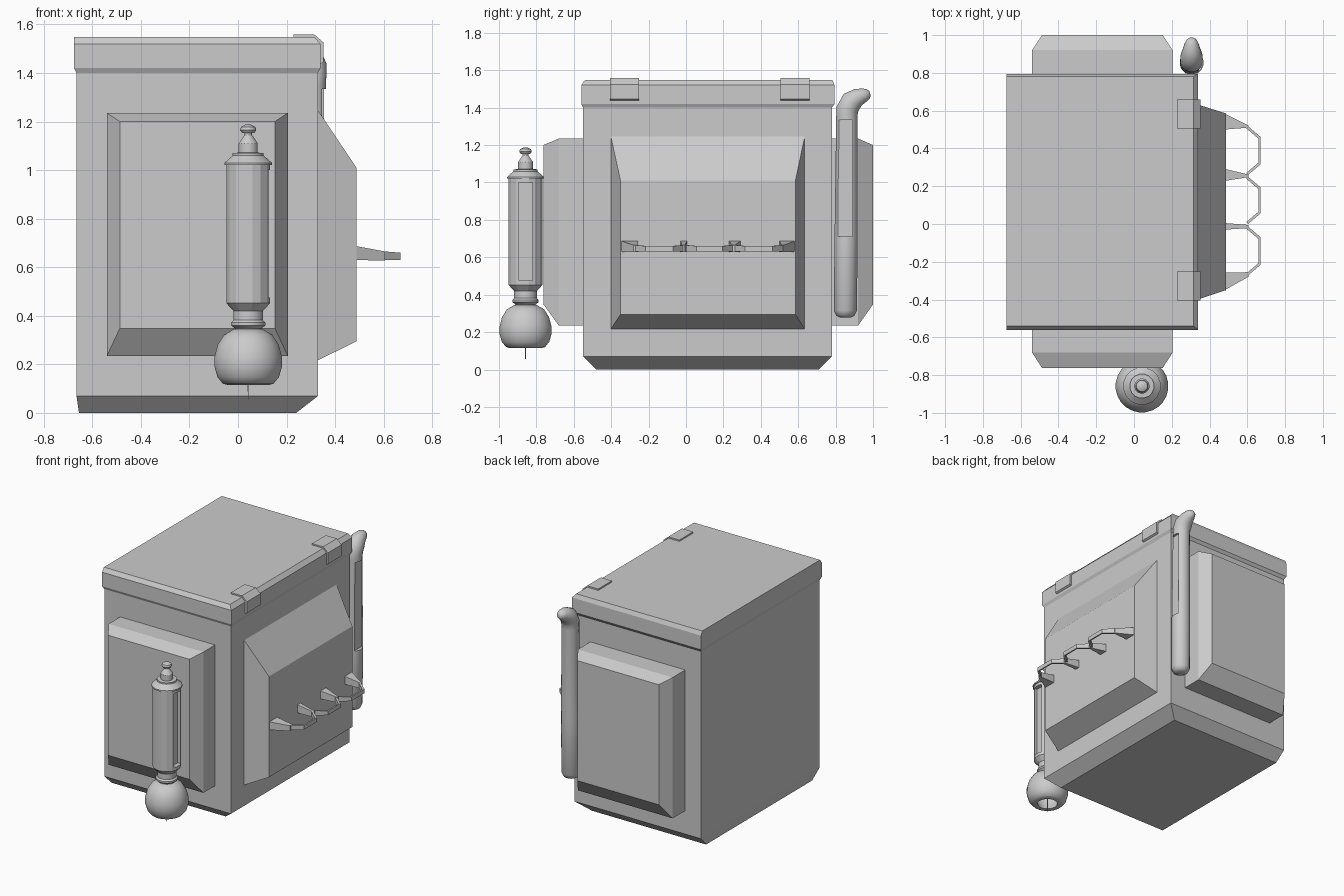
import bpy, bmesh, math
from mathutils import Vector

if "Cube" in bpy.data.objects:
    bpy.data.objects.remove(bpy.data.objects["Cube"])


def loft(name, rings, cap=True, smooth=None):
    """Skin a list of equal-length point rings into a mesh object."""
    bm = bmesh.new()
    loops = [[bm.verts.new(p) for p in ring] for ring in rings]
    n = len(loops[0])
    for a, b in zip(loops, loops[1:]):
        for i in range(n):
            j = (i + 1) % n
            bm.faces.new((a[i], a[j], b[j], b[i]))
    if cap:
        bm.faces.new(loops[0])
        bm.faces.new(loops[-1])
    bmesh.ops.recalc_face_normals(bm, faces=bm.faces)
    mesh = bpy.data.meshes.new(name)
    bm.to_mesh(mesh)
    bm.free()
    ob = bpy.data.objects.new(name, mesh)
    bpy.context.collection.objects.link(ob)
    if smooth:
        bpy.ops.object.select_all(action='DESELECT')
        ob.select_set(True)
        bpy.context.view_layer.objects.active = ob
        bpy.ops.object.shade_smooth_by_angle(angle=math.radians(smooth))
    return ob


def rect(axis, d, a0, a1, b0, b1):
    """Rectangle perpendicular to an axis (0 x, 1 y, 2 z) at distance d."""
    pts = []
    for a, b in ((a0, b0), (a1, b0), (a1, b1), (a0, b1)):
        p = [a, b]
        p.insert(axis, d)
        pts.append(p)
    return pts


def lathe(name, cx, cy, profile, sides, smooth=None):
    rings = [[(cx + r * math.cos(2 * math.pi * (i + .5) / sides),
               cy + r * math.sin(2 * math.pi * (i + .5) / sides), z)
              for i in range(sides)] for r, z in profile]
    return loft(name, rings, smooth=smooth)


def cut_slot(ob, x0, x1, y0, y1, z0, z1):
    cutter = loft(ob.name + "_slot_cutter", [rect(2, z0, x0, x1, y0, y1), rect(2, z1, x0, x1, y0, y1)])
    cutter.hide_render = True
    cutter.hide_viewport = True
    m = ob.modifiers.new("slot", 'BOOLEAN')
    m.object = cutter
    m.operation = 'DIFFERENCE'
    m.solver = 'EXACT'


# Cabinet body with bevelled foot
loft("cabinet_body", [rect(2, 0, -.655, .24, -.48, .71),
                      rect(2, .07, -.665, .33, -.55, .78),
                      rect(2, 1.41, -.665, .33, -.55, .78)])

# Lid
loft("lid", [rect(2, 1.40, -.665, .33, -.55, .78),
             rect(2, 1.42, -.675, .34, -.56, .795),
             rect(2, 1.52, -.675, .34, -.56, .795),
             rect(2, 1.548, -.675, .315, -.54, .782)])

# Front and back raised panels
for name, y0, y1, y2 in (("front_panel", -.54, -.68, -.762), ("back_panel", .77, .92, 1.0)):
    loft(name, [rect(1, y0, -.54, .205, .235, 1.235),
                rect(1, y1, -.54, .205, .235, 1.235),
                rect(1, y2, -.487, .152, .348, 1.2)])

# Right tapered panel
loft("side_panel", [rect(0, .32, -.405, .638, .212, 1.26),
                    rect(0, .488, -.35, .585, .295, 1.01)])

# Scalloped rail: tapered legs joined by three thin loops
legs = [(-.35, -.262, -.277, -.268), (-.03, .005, -.022, -.005),
        (.228, .292, .248, .262), (.5, .585, .51, .522)]
legs[0] = (-.35, -.258, -.28, -.255)
for i, (a0, a1, b0, b1) in enumerate(legs):
    loft(f"rail_leg_{i + 1}", [rect(0, .48, a0, a1, .63, .688),
                               rect(0, .605, b0, b1, .627, .665)])
for i, (y0, y1) in enumerate(((-.272, -.014), (.0, .25), (.26, .517))):
    path = [(.6, y0), (.665, y0 + .055), (.665, y1 - .055), (.6, y1)]
    mid = Vector((.58, (y0 + y1) / 2))
    rings = []
    for k, (x, y) in enumerate(path):
        inner_y = y + (.01 if k < 2 else -.01)
        h = .66 if x > .63 else .665
        rings.append([(x + .004, y, .63), (x - .006, inner_y, .63),
                      (x - .006, inner_y, h), (x + .004, y, h)])
    loft(f"rail_loop_{i + 1}", rings)

# Hinges wrapping the lid edge
hinge = [(.228, 1.54), (.228, 1.558), (.315, 1.558), (.353, 1.525), (.353, 1.445),
         (.335, 1.435), (.335, 1.515), (.308, 1.54)]
for i, y in enumerate((-.328, .582)):
    loft(f"hinge_{i + 1}", [[(x, y + d, z) for x, z in hinge] for d in (-.077, .077)])

# Barrel hanging in front, with side window
cx, cy = .042, -.858
barrel = lathe("barrel", cx, cy, [
    (.062, .42), (.092, .452), (.092, 1.02)], 16)
cut_slot(barrel, cx + .06, cx + .2, cy - .036, cy + .036, .475, 1.0)
lathe("barrel_cap", cx, cy, [
    (.1, 1.02), (.1, 1.03), (.065, 1.06), (.065, 1.07), (.04, 1.072),
    (.04, 1.11), (.016, 1.145), (.016, 1.152), (.025, 1.152), (.034, 1.165),
    (.03, 1.178), (.012, 1.187)], 16, 30)
lathe("barrel_neck", cx, cy, [
    (.055, .33), (.055, .348), (.072, .36), (.072, .372), (.062, .382), (.062, .425)], 16, 30)

# Hollow bulb with a thin needle
outer = [(.06, .345), (.1, .322), (.127, .28), (.14, .23), (.14, .19),
         (.128, .148), (.105, .12), (.085, .115), (.066, .115)]
inner = [(.075, .14), (.1, .18), (.1, .24), (.07, .29), (.02, .31)]
lathe("bulb", cx, cy, outer + inner, 24, 50)
lathe("bulb_needle", cx, cy, [(.003, .31), (.002, .055)], 6)

# Exhaust pipe: tilted rings along a bent path (y, z, radius, tilt degrees)
path = [(.852, .278, .03, 0), (.852, .288, .05, 0), (.852, .315, .063, 0),
        (.856, .7, .063, 0), (.86, 1.35, .058, 0), (.862, 1.39, .06, 14),
        (.885, 1.432, .06, 45), (.92, 1.455, .049, 68), (.955, 1.468, .037, 72),
        (.975, 1.474, .026, 72), (.984, 1.477, .012, 72)]
rings = []
for y, z, r, t in path:
    t = math.radians(t)
    ring = []
    for i in range(16):
        a = 2 * math.pi * (i + .5) / 16
        u = r * math.sin(a)
        ring.append((.305 + r * math.cos(a), y + u * math.cos(t), z - u * math.sin(t)))
    rings.append(ring)
pipe = loft("exhaust_pipe", rings, smooth=40)
cut_slot(pipe, .345, .45, .812, .89, .71, 1.335)
